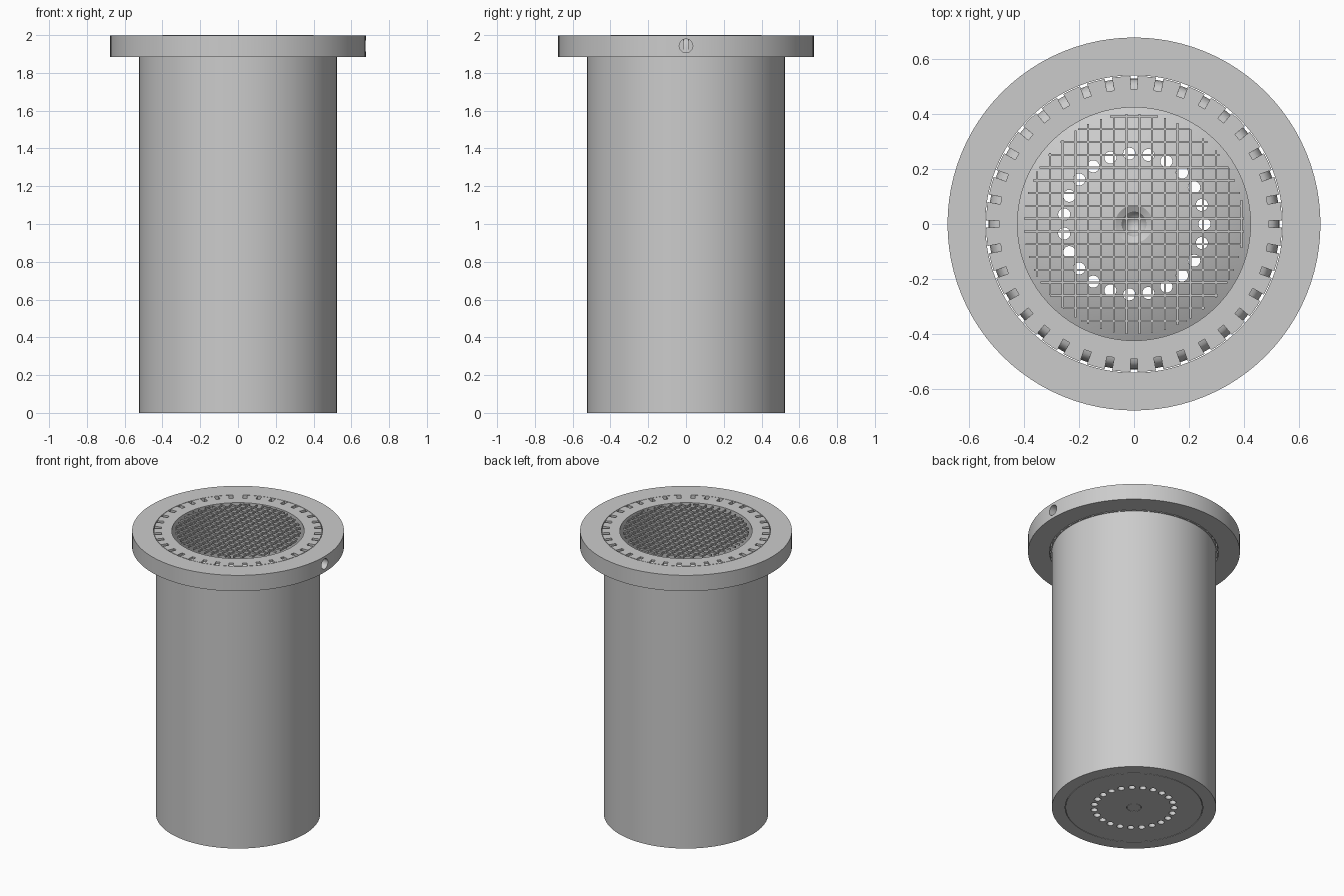
import bpy, bmesh, math
from mathutils import Matrix, Vector

cube = bpy.data.objects.get("Cube")
if cube:
    bpy.data.objects.remove(cube, do_unlink=True)

grey = bpy.data.materials.new("light_grey")
grey.use_nodes = True
grey.diffuse_color = (0.6, 0.6, 0.6, 1)
grey.node_tree.nodes["Principled BSDF"].inputs["Base Color"].default_value = (0.6, 0.6, 0.6, 1)


def finish(name, bm):
    bmesh.ops.recalc_face_normals(bm, faces=bm.faces)
    mesh = bpy.data.meshes.new(name)
    bm.to_mesh(mesh)
    bm.free()
    mesh.materials.append(grey)
    ob = bpy.data.objects.new(name, mesh)
    bpy.context.collection.objects.link(ob)
    return ob


def lathe(name, profile, steps=96, closed=True):
    """Spin a radius/height profile around the z axis."""
    bm = bmesh.new()
    verts = [bm.verts.new((r, 0, z)) for r, z in profile]
    edges = [bm.edges.new(pair) for pair in zip(verts, verts[1:])]
    if closed:
        edges.append(bm.edges.new((verts[-1], verts[0])))
    bmesh.ops.spin(bm, geom=verts + edges, axis=(0, 0, 1), cent=(0, 0, 0),
                   angle=math.tau, steps=steps, use_merge=True)
    bmesh.ops.remove_doubles(bm, verts=bm.verts, dist=0.0001)
    return finish(name, bm)


def cut(ob, cutter):
    cutter.hide_render = True
    mod = ob.modifiers.new("cut", "BOOLEAN")
    mod.operation = "DIFFERENCE"
    mod.solver = "EXACT"
    mod.object = cutter
    activate(ob)
    bpy.ops.object.modifier_apply(modifier=mod.name)
    bpy.data.objects.remove(cutter, do_unlink=True)


def activate(ob):
    bpy.ops.object.select_all(action="DESELECT")
    ob.select_set(True)
    bpy.context.view_layer.objects.active = ob


def smooth(ob):
    activate(ob)
    bpy.ops.object.shade_smooth_by_angle(angle=math.radians(30))


TOP, FLANGE_Z, OPEN_R, SLEEVE_R = 1.997, 1.885, 0.423, 0.44

# Flange ring with a radial hole on its left side
flange = lathe("flange", [(0.54, FLANGE_Z), (0.677, FLANGE_Z), (0.677, TOP), (0.54, TOP)])
bm = bmesh.new()
bmesh.ops.create_cone(bm, cap_ends=True, segments=32, radius1=0.036, radius2=0.036, depth=0.3,
                      matrix=Matrix.Translation((0.62, 0, 1.943)) @ Matrix.Rotation(math.pi / 2, 4, "Y"))
cut(flange, finish("flange_hole_cutter", bm))
smooth(flange)

# Outer tube with a slightly wider head
tube = lathe("outer_tube", [(SLEEVE_R, 0), (0.525, 0), (0.525, FLANGE_Z), (0.537, FLANGE_Z),
                            (0.537, TOP), (OPEN_R, TOP), (OPEN_R, 1.95), (SLEEVE_R, 1.95)])

# Overflow slots that bend outward and down around the head
ramp = [(0.49, 2.01), (0.49, 1.985), (0.503, 1.981), (0.515, 1.97), (0.524, 1.95),
        (0.529, 1.92), (0.529, 1.88), (0.56, 1.88), (0.56, 2.01)]
bm = bmesh.new()
for i in range(36):
    turn = Matrix.Rotation(math.tau * i / 36, 3, "Z")
    sides = [[bm.verts.new(turn @ Vector((r, y, z))) for r, z in ramp] for y in (-0.0135, 0.0135)]
    bm.faces.new(sides[0])
    bm.faces.new(sides[1])
    for k in range(len(ramp)):
        n = (k + 1) % len(ramp)
        bm.faces.new((sides[0][k], sides[0][n], sides[1][n], sides[1][k]))
cut(tube, finish("slot_cutter", bm))
smooth(tube)

# Inner sleeve with a domed floor, a central pit and a grooved underside
dome = [(r, 0.06 + 0.11 * (1 - (r / OPEN_R) ** 2))
        for r in [OPEN_R * (1 - i / 10) for i in range(9)]]
sleeve = lathe("inner_sleeve",
               [(0, 0), (0.045, 0), (0.045, 0.006), (0.048, 0.006), (0.048, 0), (0.437, 0),
                (0.437, 0.006), (SLEEVE_R, 0.006), (SLEEVE_R, 1.95), (OPEN_R, 1.95)]
               + dome + [(0.068, 0.167), (0.045, 0.155), (0, 0.07)], closed=False)

# Ring of drain holes through the floor
bm = bmesh.new()
for i in range(23):
    a = math.tau * i / 23
    place = Matrix.Translation((0.256 * math.cos(a), 0.256 * math.sin(a), 0.1))
    bmesh.ops.create_cone(bm, cap_ends=True, segments=20, radius1=0.022, radius2=0.022,
                          depth=0.4, matrix=place)
cut(sleeve, finish("drain_cutter", bm))
smooth(sleeve)

# Round grid of crossed wires at the mouth
bm = bmesh.new()
for i in range(17):
    p = -0.352 + 0.0464 * i
    half = math.sqrt(0.4 ** 2 - p ** 2)
    for centre, size in (((p, 0, 1.9945), (0.007, 2 * half, 0.011)),
                         ((0, p, 1.9945), (2 * half, 0.007, 0.011))):
        bmesh.ops.create_cube(bm, size=1,
                              matrix=Matrix.Translation(centre) @ Matrix.Diagonal((*size, 1)))
finish("wire_grid", bm)
